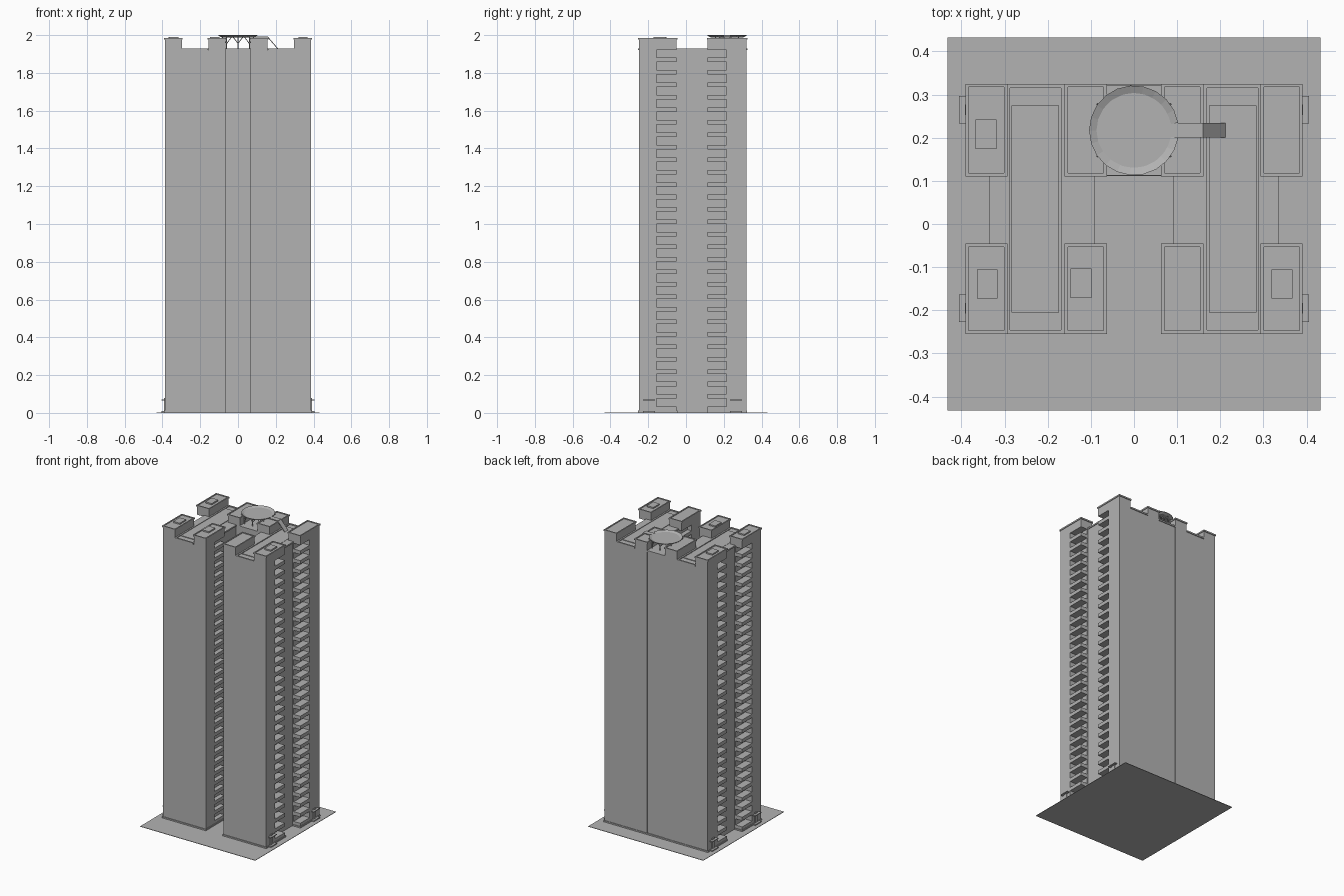
import bpy, bmesh, math
from mathutils import Vector

cube = bpy.data.objects.get("Cube")
if cube:
    bpy.data.objects.remove(cube, do_unlink=True)

grey = bpy.data.materials.new("plain_grey")
grey.use_nodes = True
grey.diffuse_color = (0.45, 0.45, 0.45, 1)
grey.node_tree.nodes["Principled BSDF"].inputs["Base Color"].default_value = grey.diffuse_color


def finish(name, bm):
    bmesh.ops.recalc_face_normals(bm, faces=bm.faces)
    me = bpy.data.meshes.new(name)
    bm.to_mesh(me)
    bm.free()
    me.materials.append(grey)
    ob = bpy.data.objects.new(name, me)
    bpy.context.collection.objects.link(ob)


def add_box(bm, xs, ys, zs):
    """Box between pairs of limits; returns its top face."""
    vs = bmesh.ops.create_cube(bm, size=1)["verts"]
    for v in vs:
        v.co = Vector([r[0] if c < 0 else r[1] for c, r in zip(v.co, (xs, ys, zs))])
    return max({f for v in vs for f in v.link_faces}, key=lambda f: f.calc_center_median().z)


def add_tray(bm, xs, ys, zs, rim, depth):
    """Box whose top is sunk inside a rim."""
    top = add_box(bm, xs, ys, zs)
    bmesh.ops.inset_region(bm, faces=[top], thickness=rim)
    low = bmesh.ops.extrude_discrete_faces(bm, faces=[top])["faces"][0]
    bmesh.ops.translate(bm, verts=list(low.verts), vec=(0, 0, -depth))


def mirrored(name, boxes):
    """One object holding the boxes on both sides of x = 0."""
    bm = bmesh.new()
    for s in (1, -1):
        for (a, b), ys, zs in boxes:
            add_box(bm, sorted((s * a, s * b)), ys, zs)
    finish(name, bm)


ROOF = 1.92
TALL = (0, ROOF)
FRONT, BACK = (-0.25, -0.05), (0.115, 0.32)

# Ground plate
bm = bmesh.new()
add_box(bm, (-0.432, 0.432), (-0.432, 0.432), (0, 0.003))
finish("ground_plate", bm)

# Tower walls, leaving notches at the corners for the balconies
mirrored("tower_walls", [
    ((0.067, 0.387), (-0.25, -0.155), TALL),
    ((0.097, 0.337), (-0.155, -0.05), TALL),
    ((0.097, 0.33), (-0.05, 0.115), TALL),
    ((0.067, 0.387), (0.215, 0.32), TALL),
    ((0.067, 0.337), (0.115, 0.215), TALL),
])
bm = bmesh.new()
add_box(bm, (-0.067, 0.067), (0.115, 0.317), TALL)
finish("rear_link", bm)

# Balcony bands, one per floor, between the open notches
floors, pitch, opening, first = 29, 0.066, 0.042, 0.033
bands = []
for i in range(floors + 1):
    z0 = 0 if i == 0 else first + (i - 1) * pitch + opening
    z1 = min(first + i * pitch, ROOF + 0.01)
    for xs, ys in (((0.337, 0.387), (-0.155, -0.05)),
                   ((0.067, 0.097), (-0.155, -0.05)),
                   ((0.337, 0.387), (0.115, 0.215))):
        bands.append((xs, ys, (z0, z1)))
mirrored("balcony_bands", bands)

# Low plinth around the foot of each wing
mirrored("plinth", [((0.063, 0.391), (-0.255, -0.046), (0, 0.012)),
                    ((0, 0.391), (0.111, 0.324), (0, 0.012))])

# Roof houses with overhanging sunken caps
bm = bmesh.new()
for s in (1, -1):
    for x0, x1 in ((0.067, 0.157), (0.297, 0.387)):
        for y0, y1 in (FRONT, BACK):
            xs = sorted((s * x0, s * x1))
            add_box(bm, xs, (y0, y1), (ROOF, 1.976))
            add_tray(bm, (xs[0] - 0.004, xs[1] + 0.004), (y0 - 0.005, y1 + 0.005),
                     (1.976, 1.986), 0.011, 0.004)
finish("roof_houses", bm)

# Roof hatches on four of the houses
bm = bmesh.new()
for x, y in ((-0.343, 0.208), (-0.34, -0.139), (-0.123, -0.137), (0.343, -0.139)):
    add_box(bm, (x - 0.024, x + 0.024), (y - 0.034, y + 0.034), (1.98, 1.991))
finish("roof_hatches", bm)

# Lower roofs: sunken main decks, side strips and the rear link cap
bm = bmesh.new()
for s in (1, -1):
    add_tray(bm, sorted((s * 0.159, s * 0.297)), (-0.255, 0.325), (ROOF, 1.93), 0.014, 0.005)
    for x0, x1 in ((0.092, 0.16), (0.296, 0.335)):
        add_box(bm, sorted((s * x0, s * x1)), (-0.05, 0.115), (ROOF, 1.93))
    add_box(bm, sorted((s * 0.174, s * 0.284)), (-0.205, 0.275), (1.922, 1.929))
add_box(bm, (-0.067, 0.067), (0.112, 0.322), (ROOF, 1.93))
finish("lower_roofs", bm)

# Side entrances: step, thin canopy and post
doors = []
for y in (-0.195, 0.265):
    doors += [((0.385, 0.406), (y - 0.032, y + 0.032), (0, 0.01)),
              ((0.385, 0.406), (y - 0.032, y + 0.032), (0.066, 0.071)),
              ((0.385, 0.392), (y - 0.012, y + 0.012), (0, 0.08))]
mirrored("side_entrances", doors)

# Landing pad: disc and a raised safety rim left open at the walkway
PAD = Vector((0, 0.217, 0))
SIDES = 20
bm = bmesh.new()
disc = bmesh.ops.create_cone(bm, cap_ends=True, segments=SIDES, radius1=0.087,
                             radius2=0.087, depth=0.005)["verts"]
bmesh.ops.translate(bm, verts=disc, vec=PAD + Vector((0, 0, 1.99)))
gap = 0.17
rows = []
for i in range(SIDES + 1):
    a = gap + (math.tau - 2 * gap) * i / SIDES
    d = Vector((math.cos(a), math.sin(a), 0))
    rows.append([bm.verts.new(PAD + d * r + Vector((0, 0, z)))
                 for r, z in ((0.086, 1.992), (0.104, 2.0), (0.104, 1.997), (0.086, 1.988))])
for p, q in zip(rows, rows[1:]):
    for k in range(4):
        bm.faces.new((p[k], p[k - 1], q[k - 1], q[k]))
for r in (rows[0], rows[-1]):
    bm.faces.new(r)
# Walkway and sloping stair down to the lower roof
add_box(bm, (0.08, 0.16), (0.2, 0.234), (1.9875, 1.9925))
near, far = [[bm.verts.new((x, y, z)) for x, z in
              ((0.158, 1.9925), (0.212, 1.93), (0.206, 1.93), (0.158, 1.986))]
             for y in (0.2, 0.234)]
for k in range(4):
    bm.faces.new((near[k], near[k - 1], far[k - 1], far[k]))
bm.faces.new(near)
bm.faces.new(far)
finish("landing_pad", bm)


def strut(bm, a, b, r=0.003):
    a, b = Vector(a), Vector(b)
    d = b - a
    vs = bmesh.ops.create_cone(bm, cap_ends=True, segments=6, radius1=r, radius2=r,
                               depth=d.length)["verts"]
    rot = d.to_track_quat('Z', 'Y')
    for v in vs:
        v.co = rot @ v.co + (a + b) / 2


# Pad posts with splayed braces
bm = bmesh.new()
for x in (-0.06, 0, 0.06):
    for y in (0.157, 0.277):
        strut(bm, (x, y, 1.925), (x, y, 1.99))
        for dx in (-0.025, 0.025):
            strut(bm, (x, y, 1.955), (x + dx, y, 1.989), 0.002)
finish("pad_posts", bm)
